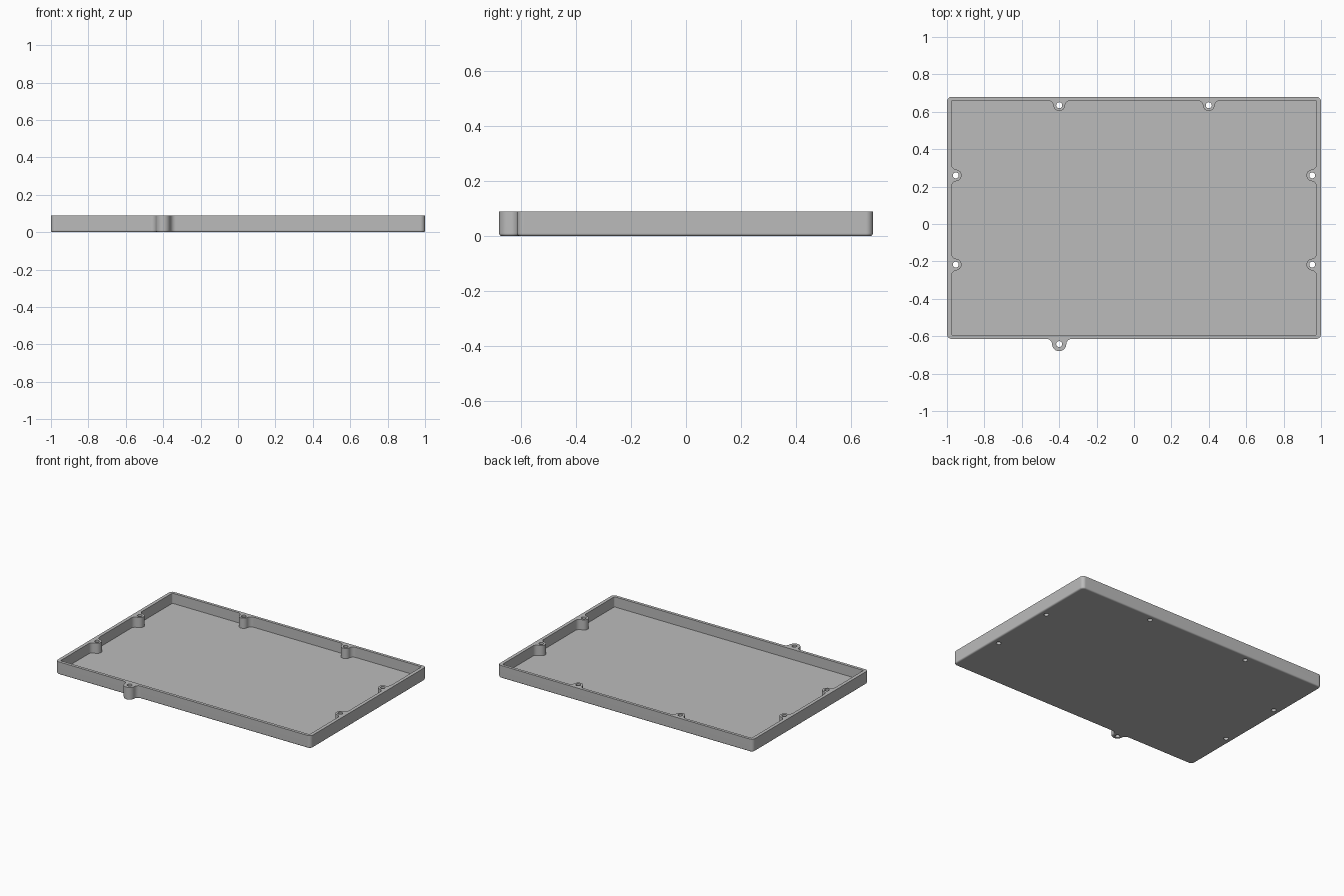
import bpy, bmesh
from math import pi, sin, cos, atan2, sqrt
from mathutils import Vector

cube = bpy.data.objects.get("Cube")
if cube:
    bpy.data.objects.remove(cube)

HEIGHT, FLOOR, EDGE = 0.09, 0.018, 0.01
BOSS_R, TAB_R, FILLET, HOLE_R = 0.031, 0.038, 0.03, 0.016
BACK, SIDE, TAB_Y = 0.635, 0.953, -0.642
SIDE_YS = (-0.217, 0.26)


def arc(cx, cy, r, a0, a1, n):
    return [(cx + r * cos(a0 + (a1 - a0) * i / n), cy + r * sin(a0 + (a1 - a0) * i / n))
            for i in range(n + 1)]


def bump(d, r, f):
    """Round boss standing off a straight wall, blended in with fillets."""
    dx = sqrt((r + f) ** 2 - (f - d) ** 2)
    a = atan2(d - f, dx)
    half = arc(-dx, f, f, -pi / 2, a, 8) + arc(0, d, r, pi + a, pi / 2, 10)[1:]
    return half + [(-u, v) for u, v in reversed(half[:-1])]


def outline(x0, x1, y0, y1, radius, bosses, way):
    """Rounded rectangle, counter-clockwise, with bosses pushed out (1) or in (-1).
    bosses: {side: [(position along side, stand-off, radius, fillet)]}"""
    corners = [Vector(p) for p in ((x0, y0), (x1, y0), (x1, y1), (x0, y1))]
    pts = []
    for k in range(4):
        a, b = corners[k], corners[(k + 1) % 4]
        t = (b - a).normalized()
        n = Vector((t.y, -t.x))
        base = atan2(n.y, n.x)
        c = a + (t - n) * radius
        pts += [Vector(p) for p in arc(c.x, c.y, radius, base - pi / 2, base, 8)]
        for pos, d, r, f in sorted(bosses.get(k, []), key=lambda q: q[0] * (t.x + t.y)):
            foot = Vector((pos, a.y)) if k % 2 == 0 else Vector((a.x, pos))
            pts += [foot + t * u + n * (v * way) for u, v in bump(d, r, f)]
    return pts


def outer(e):
    tab = (-0.4, -0.614 + e - TAB_Y, TAB_R - e, FILLET + e)
    return outline(-1 + e, 1 - e, -0.614 + e, 0.68 - e, 0.025 - e, {0: [tab]}, 1)


def inner():
    side = [(y, 0.976 - SIDE, BOSS_R, FILLET) for y in SIDE_YS]
    back = [(x, 0.66 - BACK, BOSS_R, FILLET) for x in (-0.4, 0.4)]
    return outline(-0.976, 0.976, -0.593, 0.66, 0.006, {1: side, 2: back, 3: side}, -1)


bm = bmesh.new()


def loop(pts, z):
    vs = [bm.verts.new((p[0], p[1], z)) for p in pts]
    for i, v in enumerate(vs):
        bm.edges.new((v, vs[(i + 1) % len(vs)]))
    return vs


def wall(lo, hi):
    for i in range(len(lo)):
        j = (i + 1) % len(lo)
        bm.faces.new((lo[i], lo[j], hi[j], hi[i])).smooth = True


def cap(loops):
    edges = [bm.edges.get((vs[i - 1], vs[i])) for vs in loops for i in range(len(vs))]
    bmesh.ops.triangle_fill(bm, use_beauty=True, edges=edges)


# Outer wall with a rounded lower edge
steps = [i * pi / 8 for i in range(5)]
rings = [loop(outer(EDGE * (1 - sin(a))), EDGE * (1 - cos(a))) for a in steps]
rings.append(loop(outer(0), HEIGHT))
for lo, hi in zip(rings, rings[1:]):
    wall(lo, hi)

# Inner cavity wall
floor_ring, rim_ring = loop(inner(), FLOOR), loop(inner(), HEIGHT)
wall(floor_ring, rim_ring)

# Screw holes through the bosses and the tab
centres = [(-0.4, TAB_Y), (-0.4, BACK), (0.4, BACK)]
centres += [(s * SIDE, y) for s in (-1, 1) for y in SIDE_YS]
low_holes, high_holes = [], []
for x, y in centres:
    circle = arc(x, y, HOLE_R, 0, 2 * pi, 24)[:-1]
    low_holes.append(loop(circle, 0))
    high_holes.append(loop(circle, HEIGHT))
    wall(low_holes[-1], high_holes[-1])

# Underside, cavity floor and rim
cap([rings[0]] + low_holes)
cap([floor_ring])
cap([rings[-1], rim_ring] + high_holes)
bmesh.ops.recalc_face_normals(bm, faces=bm.faces[:])
for e in bm.edges:
    if len(e.link_faces) == 2 and e.calc_face_angle(0) > 0.6:
        e.smooth = False

mesh = bpy.data.meshes.new("tray")
bm.to_mesh(mesh)
bm.free()
tray = bpy.data.objects.new("tray", mesh)
bpy.context.collection.objects.link(tray)
weighted = tray.modifiers.new("even_shading", 'WEIGHTED_NORMAL')
weighted.keep_sharp = True

# Plain grey
grey = bpy.data.materials.new("grey")
grey.use_nodes = True
colour = (0.5, 0.5, 0.5, 1)
grey.diffuse_color = colour
grey.node_tree.nodes["Principled BSDF"].inputs["Base Color"].default_value = colour
mesh.materials.append(grey)
